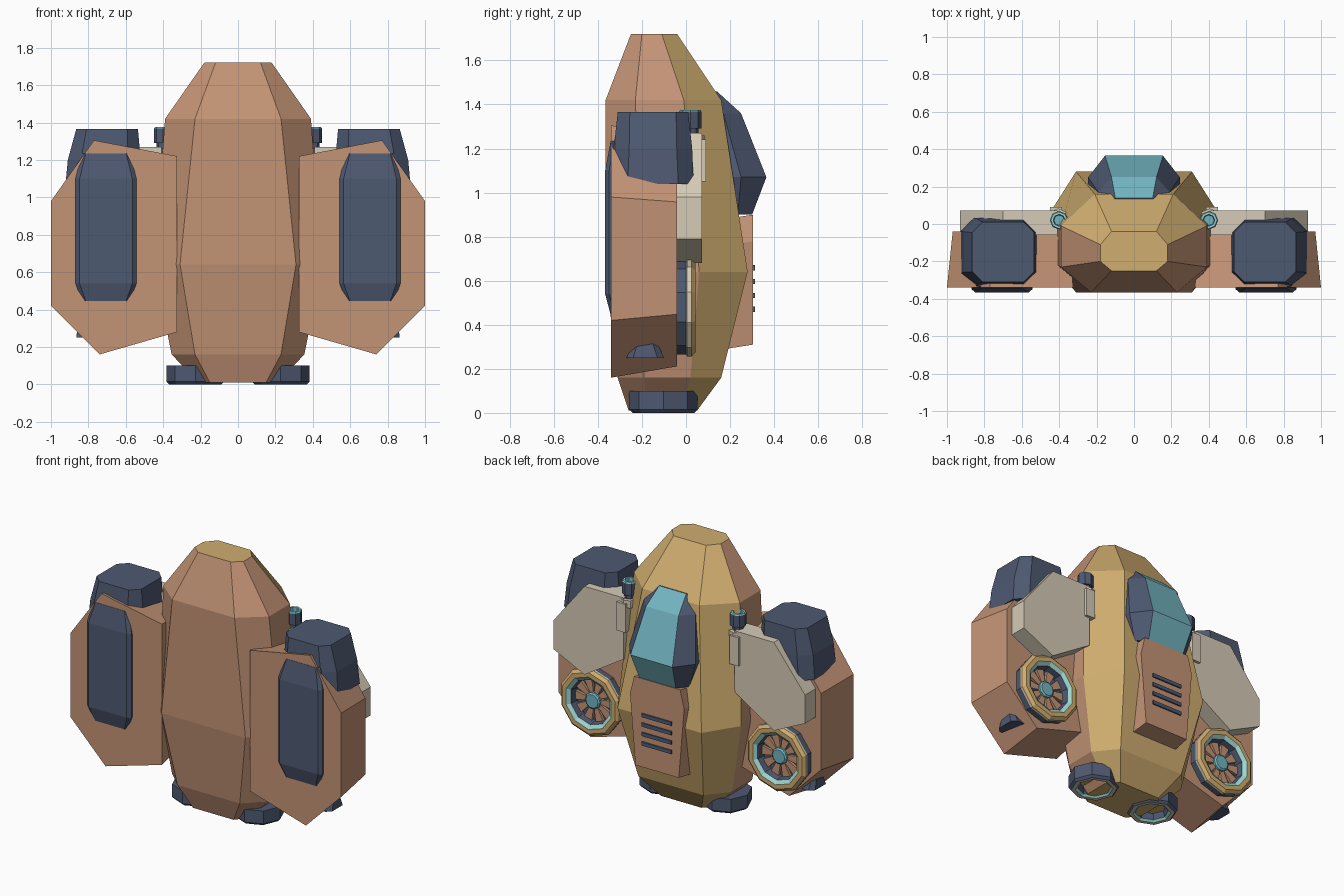
import bpy, bmesh, math
from mathutils import Matrix, Vector

if "Cube" in bpy.data.objects:
    bpy.data.objects.remove(bpy.data.objects["Cube"])

COLOURS = {
    "clay_brown": (.55, .295, .18), "sand_yellow": (.63, .42, .16),
    "slate_blue": (.076, .10, .165), "glass_teal": (.17, .46, .53),
    "pale_bone": (.67, .60, .47), "light_aqua": (.36, .70, .67)}
BROWN, YELLOW, SLATE, TEAL, BONE, AQUA = range(6)
MATS = []
for name, rgb in COLOURS.items():
    m = bpy.data.materials.new(name)
    m.diffuse_color = (*rgb, 1)
    m.use_nodes = True
    m.node_tree.nodes["Principled BSDF"].inputs["Base Color"].default_value = m.diffuse_color
    MATS.append(m)


def finish(name, bm):
    bmesh.ops.recalc_face_normals(bm, faces=bm.faces[:])
    me = bpy.data.meshes.new(name)
    bm.to_mesh(me)
    bm.free()
    for m in MATS:
        me.materials.append(m)
    ob = bpy.data.objects.new(name, me)
    bpy.context.collection.objects.link(ob)
    return ob


def loft(name, rings, mat, side=1, rule=None, caps=True):
    """Skin closed rings of equal length; rule(i, j) colours the faces."""
    bm = bmesh.new()
    vs = [[bm.verts.new((x * side, y, z)) for x, y, z in r] for r in rings]
    n = len(rings[0])
    for i in range(len(rings) - 1):
        for j in range(n):
            k = (j + 1) % n
            f = bm.faces.new((vs[i][j], vs[i][k], vs[i + 1][k], vs[i + 1][j]))
            f.material_index = rule(i, j) if rule else mat
    if caps:
        for r in (vs[0], vs[-1]):
            bm.faces.new(r).material_index = mat
    return finish(name, bm)


def lathe(name, profile, n, mtx, side=1, turn=0):
    """Revolve (radius, height, colour) points; last point closes on the axis."""
    rings = []
    for r, h, _ in profile:
        ring = []
        for k in range(n):
            a = turn + 2 * math.pi * k / n
            ring.append(mtx @ Vector((r * math.cos(a), r * math.sin(a), h)))
        rings.append(ring)
    ob = loft(name, rings, profile[-1][2], side, lambda i, j: profile[i + 1][2])
    ob.data.polygons[-2].material_index = profile[0][2]
    return ob


def box(name, x0, x1, y0, y1, z0, z1, mat, side=1):
    ring = [(x0, y0), (x1, y0), (x1, y1), (x0, y1)]
    return loft(name, [[(x, y, z) for x, y in ring] for z in (z0, z1)], mat, side)


def chamfered(cx, cy, hx, hy, c, z):
    q = [(hx, hy - c), (hx - c, hy), (c - hx, hy), (-hx, hy - c),
         (-hx, c - hy), (c - hx, -hy), (hx - c, -hy), (hx, c - hy)]
    return [(cx + x, cy + y, z) for x, y in q]


# Hull: z, front half width, front y, side half width, side y pair, back width, back y
HULL = [(.01, .15, -.26, .21, -.18, -.02, .15, .05),
        (.16, .23, -.31, .355, -.19, .02, .24, .16),
        (.64, .31, -.365, .45, -.20, .06, .31, .28),
        (1.42, .23, -.365, .39, -.23, -.01, .21, .16),
        (1.72, .12, -.25, .18, -.20, -.11, .12, -.04)]
rings = [[(-a, f, z), (a, f, z), (s, s1, z), (s, s2, z),
          (b, k, z), (-b, k, z), (-s, s2, z), (-s, s1, z)]
         for z, a, f, s, s1, s2, b, k in HULL]
loft("hull", rings, YELLOW,
     rule=lambda i, j: BROWN if j in (0, 1, 2, 6, 7) else YELLOW)

# Canopy: teal centre strip with dark side frames
CANOPY = [(.90, .19, .235, .135, .30), (1.07, .245, .25, .155, .365),
          (1.36, .19, .17, .12, .25), (1.46, .11, .12, .10, .14)]
rings = [[(-w, 0, z), (w, 0, z), (w, m, z), (v, o, z), (-v, o, z), (-w, m, z)]
         for z, w, m, v, o in CANOPY]
loft("canopy", rings, SLATE, rule=lambda i, j: TEAL if j == 3 else SLATE)

# Rear engine cover with four louvres
COVER = [(.17, .90), (.20, .78), (.16, .31), (-.16, .31), (-.20, .78), (-.17, .90)]
loft("rear_cover", [[(x * k, y, z + d) for x, z in COVER]
                    for k, y, d in ((1.08, .05, -.04), (1, .305, 0))], BROWN)
for i in range(4):
    z = .47 + .063 * i
    box("louvre", -.11, .11, .30, .314, z - .012, z + .012, SLATE)

FACE_BACK = Matrix(((1, 0, 0), (0, 0, 1), (0, 1, 0)))
FACE_DOWN = Matrix(((1, 0, 0), (0, 1, 0), (0, 0, -1)))


def place(mat3, loc):
    return Matrix.Translation(loc) @ mat3.to_4x4()


POD = [(.325, 1.22), (.77, 1.305), (1, .98), (1, .42), (.74, .16), (.325, .28)]
PANEL = [(.41, 1.27), (.70, 1.27), (.93, .98), (.93, .79), (.70, .68), (.41, .86)]
PLATE = [(.445, .13, -.342), (.54, .163, -.367), (1.10, .163, -.367), (1.235, .13, -.342)]

for s in (1, -1):
    # Side pod, slightly smaller at the back
    loft("side_pod", [[(.66 + (x - .66) * k, y, .73 + (z - .73) * k) for x, z in POD]
                      for k, y in ((1, -.34), (.91, -.04))], BROWN, s)
    # Raised dark plate on the pod front
    loft("pod_front_plate",
         [[(.706 - w, -.31, z), (.706 - w, y + .018, z), (.706 - w + .022, y, z),
           (.706 + w - .022, y, z), (.706 + w, y + .018, z), (.706 + w, -.31, z)]
          for z, w, y in PLATE], SLATE, s)
    # Dark cap on top of the pod and stub underneath
    loft("pod_cap", [chamfered(.72, -.15, .205, .185, .07, 1.04),
                     chamfered(.715, -.15, .195, .178, .07, 1.20),
                     chamfered(.70, -.15, .165, .16, .055, 1.365)], SLATE, s)
    loft("pod_stub", [chamfered(.77, -.185, .095, .085, .03, .25),
                      chamfered(.77, -.185, .085, .05, .02, .33)], SLATE, s)
    # Pale rear panel and its bracket
    loft("rear_panel", [[(x, y, z) for x, z in PANEL] for y in (-.06, .072)], BONE, s)
    box("panel_bracket", .385, .45, .0, .09, 1.05, 1.24, BONE, s)
    # Small upright nozzle
    lathe("nozzle_collar", [(.058, 1.21, BONE), (.058, 1.26, BONE)], 8,
          place(Matrix.Identity(3), (.405, .025, 0)), s)
    lathe("upper_nozzle", [(.036, 1.25, SLATE), (.036, 1.29, SLATE), (.05, 1.29, SLATE),
                           (.05, 1.368, SLATE), (.044, 1.376, TEAL), (.032, 1.376, AQUA),
                           (.028, 1.33, TEAL)], 8,
          place(Matrix.Identity(3), (.40, .02, 0)), s)
    # Rear thruster: casing, rims, recessed fan
    back = place(FACE_BACK, (.69, 0, .48))
    lathe("rear_thruster", [(.19, -.08, SLATE), (.215, -.06, SLATE), (.215, .0, SLATE),
                            (.225, .005, BONE), (.225, .025, BONE), (.205, .042, YELLOW),
                            (.175, .042, YELLOW), (.15, .025, AQUA), (.14, -.03, SLATE),
                            (.05, -.03, SLATE)], 10, back, s, math.pi / 10)
    lathe("fan_hub", [(.055, -.03, TEAL), (.055, .0, TEAL), (.045, .008, TEAL)], 10, back, s)
    for k in range(10):
        rot = back @ Matrix.Rotation(2 * math.pi * k / 10, 4, 'Z')
        blade = [(.05, -.014), (.14, -.03), (.14, .03), (.05, .014)]
        loft("fan_blade", [[rot @ Vector((x, y, h)) for x, y in blade]
                           for h in (-.031, -.012)], BROWN, s)
    # Landing thruster under the hull
    lathe("landing_thruster", [(.13, -.10, SLATE), (.155, -.10, SLATE), (.155, -.015, SLATE),
                               (.14, 0, SLATE), (.115, 0, BONE), (.10, -.012, AQUA),
                               (.09, -.05, SLATE), (.04, -.05, YELLOW)], 8,
          place(FACE_DOWN, (.228, -.103, .0)), s)
